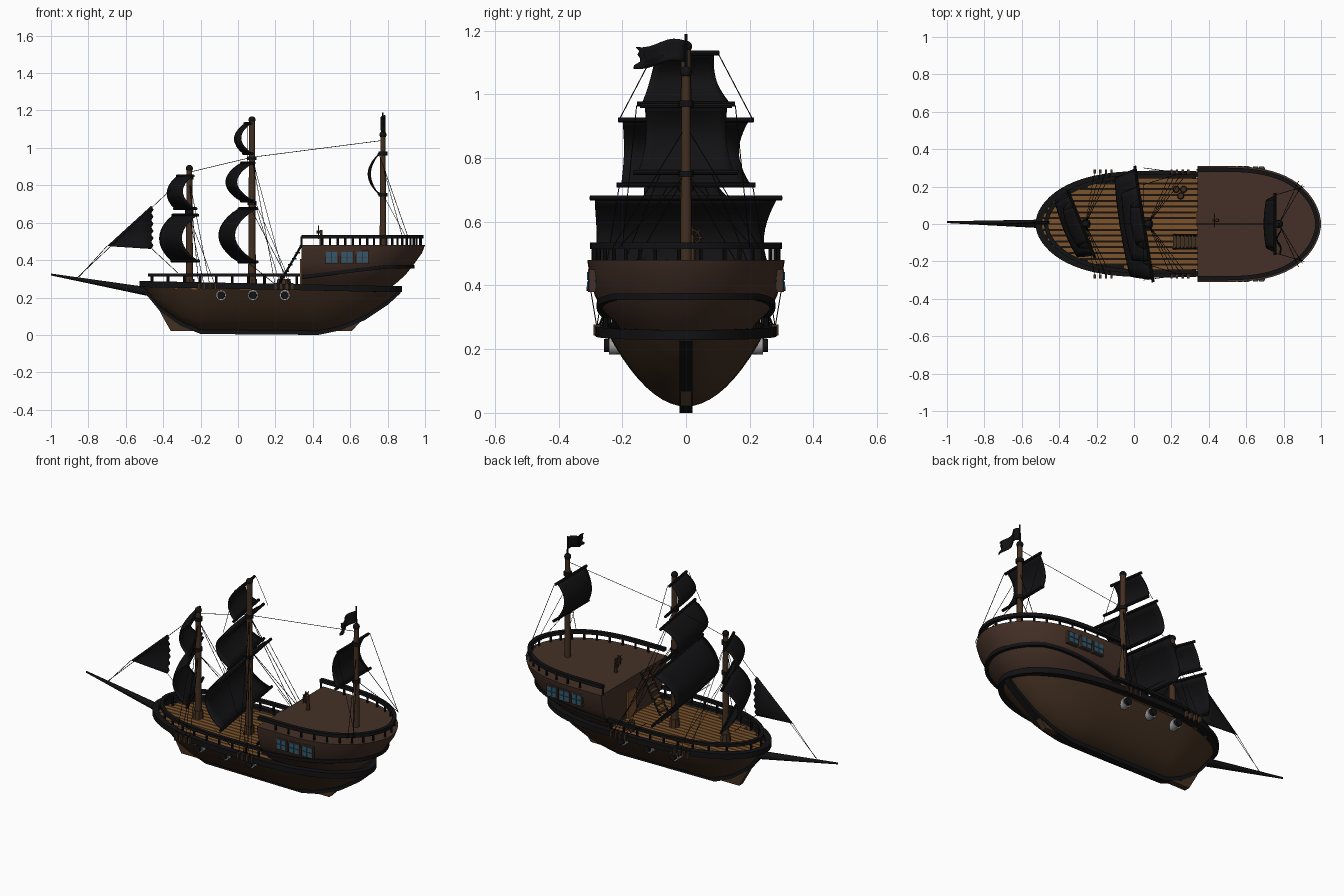
import bpy, bmesh, random
from math import sin, cos, pi, radians
from mathutils import Vector, Matrix

if "Cube" in bpy.data.objects:
    bpy.data.objects.remove(bpy.data.objects["Cube"])

random.seed(3)

def mat(name, c):
    m = bpy.data.materials.new(name)
    m.diffuse_color = (*c, 1)
    m.use_nodes = True
    m.node_tree.nodes["Principled BSDF"].inputs["Base Color"].default_value = m.diffuse_color
    return m

BLACK = mat("black", (0.006, 0.006, 0.007))
HULL = mat("hull_brown", (0.055, 0.029, 0.015))
TOP = mat("upper_brown", (0.058, 0.030, 0.020))
PLANK = mat("plank", (0.20, 0.088, 0.027))
GLASS = mat("glass", (0.03, 0.10, 0.16))
STEEL = mat("steel", (0.35, 0.35, 0.36))

def finish(name, bm, m, solid=0):
    bmesh.ops.remove_doubles(bm, verts=bm.verts, dist=1e-5)
    bmesh.ops.recalc_face_normals(bm, faces=bm.faces)
    me = bpy.data.meshes.new(name)
    bm.to_mesh(me)
    bm.free()
    ob = bpy.data.objects.new(name, me)
    me.materials.append(m)
    bpy.context.collection.objects.link(ob)
    if solid:
        mod = ob.modifiers.new("thickness", 'SOLIDIFY')
        mod.thickness, mod.offset = solid, 0
    return ob

def grid(bm, rows, wrap=False, closed=False):
    vs = [[bm.verts.new(p) for p in r] for r in rows]
    n, k = len(vs), len(vs[0])
    for i in range(n if closed else n - 1):
        for j in range(k if wrap else k - 1):
            a, b = vs[i], vs[(i + 1) % n]
            bm.faces.new((a[j], a[(j + 1) % k], b[(j + 1) % k], b[j]))
    return vs

def band(name, path, wid, hgt, m, closed=False):
    """Rectangular moulding swept along a path, kept upright."""
    bm, rows, n = bmesh.new(), [], len(path)
    for i, p in enumerate(path):
        q = path[(i + 1) % n] if closed or i < n - 1 else p
        o = path[i - 1] if closed or i else p
        t = Vector((q[0] - o[0], q[1] - o[1], 0)).normalized()
        s, p = Vector((-t.y, t.x, 0)) * wid / 2, Vector(p)
        u = Vector((0, 0, hgt / 2))
        rows.append([p + s + u, p + s - u, p - s - u, p - s + u])
    vs = grid(bm, rows, True, closed)
    if not closed:
        bm.faces.new(vs[0])
        bm.faces.new(vs[-1])
    return finish(name, bm, m)

def rods(name, items, m, seg=12):
    """Cylinders or cones from a to b, in one object."""
    bm = bmesh.new()
    for a, b, r1, r2 in items:
        a, b = Vector(a), Vector(b)
        M = Matrix.Translation((a + b) / 2) @ (b - a).to_track_quat('Z', 'Y').to_matrix().to_4x4()
        bmesh.ops.create_cone(bm, cap_ends=True, segments=seg, radius1=r1, radius2=r2,
                              depth=(b - a).length, matrix=M)
    return finish(name, bm, m)

def boxes(name, items, m):
    bm = bmesh.new()
    for c, s in items:
        bmesh.ops.create_cube(bm, size=1, matrix=Matrix.Translation(c) @ Matrix.Diagonal((*s, 1)))
    return finish(name, bm, m)

def lerp(tab, x):
    for (a, b), (c, d) in zip(tab, tab[1:]):
        if x <= c:
            return b + (d - b) * (x - a) / (c - a)
    return tab[-1][1]

def outline(lo, c, hi, W, n=40):
    """Half-width of a boat-shaped plan, from bow to stern."""
    out = []
    for i in range(n + 1):
        u = sin(pi * (i / n - 0.5))
        out.append((c + u * (hi - c if u > 0 else c - lo), W * max(0, 1 - abs(u) ** 2.9) ** 0.55))
    return out

def sheer(x):
    return 0.272 - 0.028 * (x + 0.52) / 1.39

# lower hull
keel = [(-0.52, 0.272), (-0.42, 0.15), (-0.31, 0.07), (-0.2, 0.025), (0.43, 0.02), (0.55, 0.045),
        (0.68, 0.1), (0.8, 0.18), (0.87, 0.244)]
bm = bmesh.new()
grid(bm, [[(x, w * j / 10, lerp(keel, x) + (sheer(x) - lerp(keel, x)) * (j / 10) ** 2)
           for j in range(-10, 11)] for x, w in outline(-0.52, 0.15, 0.87, 0.25)])
finish("hull", bm, HULL)
band("keel_strip", [(x, 0, z - 0.005) for x, z in keel], 0.04, 0.03, BLACK)
bm = bmesh.new()
fin = [(-0.44, 0.17), (-0.41, 0.11), (-0.36, 0.022), (0.61, 0.022), (0.68, 0.1), (0.5, 0.05), (-0.25, 0.06)]
rows = grid(bm, [[(x, y, z) for x, z in fin] for y in (-0.017, 0.017)], True)
for r in rows:
    bm.faces.new(r)
finish("keel_fin", bm, HULL)

def loop(half):
    return [(x, -w) for x, w in half] + [(x, w) for x, w in reversed(half[1:-1])]

band("wale", [(x, y, sheer(x)) for x, y in loop(outline(-0.51, 0.15, 0.86, 0.268))], 0.034, 0.032, BLACK, True)

# main deck and planks
half = outline(-0.5, 0.15, 0.85, 0.25)
bm = bmesh.new()
bm.faces.new([bm.verts.new((x, y, 0.245)) for x, y in loop(half)])
finish("deck_base", bm, BLACK)
planks = []
for i in range(-8, 8):
    y = (i + 0.5) * 0.031
    x0 = next((x for x, w in outline(-0.5, 0.15, 0.85, 0.25, 300) if w > abs(y) + 0.012), None)
    if x0 is not None:
        planks.append((((x0 + 0.36) / 2, y, 0.248), (0.36 - x0, 0.026, 0.012)))
boxes("deck_planks", planks, PLANK)

# main deck railing
half = [p for p in outline(-0.47, 0.15, 0.85, 0.255, 60) if p[0] < 0.35]
band("deck_rail", [(x, w, 0.32) for x, w in reversed(half)] + [(x, -w, 0.32) for x, w in half[1:]], 0.022, 0.018, BLACK)
posts = []
for i in range(10):
    x = -0.46 + 0.086 * i
    w = lerp(half, x)
    posts += [((x, s * w, 0.25), (x, s * w, 0.32), 0.007, 0.007) for s in (-1, 1)]
rods("deck_rail_posts", posts, BLACK, 8)

# stern castle: levels of a rounded plan
Wt = [(0.24, 0.19), (0.28, 0.222), (0.32, 0.262), (0.37, 0.287), (0.44, 0.304), (0.48, 0.31)]
Ht = [(0.24, 0.80), (0.28, 0.85), (0.32, 0.895), (0.37, 0.935), (0.44, 0.985), (0.48, 1.0)]
def castle(z, inset=0, n=20):
    W, hi = lerp(Wt, z) - inset, lerp(Ht, z) - inset
    h = [(0.34, W)] + outline(0, 0.45, hi, W, 2 * n)[n:]
    return [(x, w, z) for x, w in h] + [(x, -w, z) for x, w in reversed(h[:-1])]
bm = bmesh.new()
vs = grid(bm, [castle(z) for z, _ in Wt])
bm.faces.new(vs[-1])
bm.faces.new([r[0] for r in vs] + [r[-1] for r in reversed(vs)])
finish("stern_castle", bm, TOP)
path = []
for i in range(len(castle(0.3))):
    x = castle(0.35)[i][0]
    path.append(castle(0.31 + 0.055 * min(1, (x - 0.34) / 0.45))[i])
band("castle_moulding", path, 0.024, 0.02, BLACK)
rail = [Vector(p) + Vector((0, 0, 0.045)) for p in castle(0.48, 0.02)]
band("castle_rail", rail, 0.022, 0.02, BLACK)
posts, dist = [], 1
for a, b in zip(rail, rail[1:]):
    k = max(1, int((b - a).length / 0.055))
    for j in range(k):
        p = a.lerp(b, j / k)
        dist += (b - a).length / k
        if dist > 0.055:
            posts.append((p - Vector((0, 0, 0.05)), p, 0.006, 0.006))
            dist = 0
rods("castle_rail_posts", posts, BLACK, 8)

# windows, door, steps, barrels
panes, frames = [], []
for s in (-1, 1):
    for x in (0.5, 0.583, 0.665):
        y = s * (lerp(Wt, 0.415) * (1 if x < 0.6 else 0.985))
        frames.append(((x, y, 0.415), (0.072, 0.018, 0.07)))
        panes += [((x + dx, y, 0.415 + dz), (0.027, 0.026, 0.026)) for dx in (-0.016, 0.016) for dz in (-0.015, 0.015)]
boxes("window_frames", frames, TOP)
boxes("window_panes", panes, GLASS)
boxes("castle_door", [((0.338, 0.03, 0.33), (0.012, 0.08, 0.15))], PLANK)
boxes("stair_treads", [((0.22 + 0.02 * i, -0.095, 0.275 + 0.033 * i), (0.024, 0.07, 0.008)) for i in range(7)], HULL)
rods("stair_sides", [((0.21, y, 0.255), (0.34, y, 0.48), 0.006, 0.006) for y in (-0.13, -0.06)], BLACK, 4)
barrels = []
for x, y in ((0.225, 0.185), (0.265, 0.185), (0.25, 0.15)):
    barrels += [((x, y, 0.25), (x, y, 0.275), 0.014, 0.019), ((x, y, 0.275), (x, y, 0.3), 0.019, 0.014)]
rods("barrels", barrels, HULL)

# steering wheel
c = Vector((0.43, 0.02, 0.55))
wheel = [((0.445, 0.02, 0.48), (0.445, 0.02, 0.56), 0.01, 0.008), ((0.42, 0.02, 0.55), (0.45, 0.02, 0.55), 0.008, 0.008)]
for i in range(8):
    d, e = [Vector((0, cos(a), sin(a))) for a in (i * pi / 4, (i + 1) * pi / 4)]
    wheel += [(c, c + d * 0.036, 0.003, 0.003), (c + d * 0.025, c + e * 0.025, 0.004, 0.004)]
rods("steering_wheel", wheel, HULL, 6)

# cannons with steel rims
guns = [(x, s) for x in (-0.09, 0.08, 0.25) for s in (-1, 1)]
rods("cannons", [((x, s * 0.19, 0.212), (x, s * 0.258, 0.212), 0.024, 0.02) for x, s in guns], BLACK, 16)
rods("cannon_rims", [((x, s * 0.2, 0.212), (x, s * 0.242, 0.212), 0.029, 0.028) for x, s in guns], STEEL, 16)

# bowsprit and masts: x, foot, head, radius
rods("bowsprit", [((-0.46, 0, 0.228), (-1, 0.01, 0.323), 0.024, 0.005)], BLACK)
masts = [(-0.26, 0.24, 0.89, 0.02), (0.075, 0.24, 1.15, 0.021), (0.775, 0.47, 1.07, 0.018)]
rods("masts", [((x, 0, a), (x, 0, b), r, r * 0.75) for x, a, b, r in masts], HULL, 16)
rods("mast_feet", [((x, 0, a), (x, 0, a + 0.06), 0.03, 0.026) for x, a, b, r in masts[:2]], HULL, 8)
rods("mast_bands", [((masts[i][0], 0, z - 0.01), (masts[i][0], 0, z + 0.01), 0.023, 0.023)
                    for i, z in ((0, 0.66), (0, 0.84), (1, 0.705), (1, 0.945), (2, 0.75), (2, 0.97))], BLACK, 16)
bm = bmesh.new()
for x, a, b, r in masts:
    bmesh.ops.create_uvsphere(bm, u_segments=16, v_segments=10, radius=0.019, matrix=Matrix.Translation((x, 0, b)))
finish("mast_caps", bm, BLACK)

# square sails: mast x, angle, top z, bottom z, top and bottom half-width, belly
yards = []
def sail(name, mx, ang, z1, z0, w1, w0, belly):
    R, o = Matrix.Rotation(radians(ang), 3, 'Z'), Vector((mx - 0.022, 0, 0))
    bm, rows = bmesh.new(), []
    for i in range(13):
        v = i / 12
        w = (w1 + (w0 - w1) * v) * (1 - 0.1 * sin(pi * v))
        rows.append([o + R @ Vector((-belly * sin(pi * v) ** 0.8 - 0.012 * sin(pi * v) * (1 - (j / 5) ** 2),
                                     w * j / 5, z1 + (z0 - z1) * v)) for j in range(-5, 6)])
    grid(bm, rows)
    finish(name, bm, BLACK, 0.006)
    for z, w in ((z1, w1), (z0, w0)):
        d = R @ Vector((0, w + 0.015, 0))
        p = o + Vector((0, 0, z))
        yards.append((p - d, p + d, 0.008, 0.008))
sail("fore_lower_sail", -0.26, 22, 0.64, 0.395, 0.165, 0.18, 0.085)
sail("fore_upper_sail", -0.26, 22, 0.85, 0.675, 0.10, 0.14, 0.06)
sail("main_lower_sail", 0.075, 9, 0.675, 0.39, 0.29, 0.30, 0.115)
sail("main_middle_sail", 0.075, 9, 0.92, 0.715, 0.20, 0.205, 0.09)
sail("main_top_sail", 0.075, 9, 1.13, 0.97, 0.09, 0.14, 0.055)
sail("mizzen_sail", 0.775, 0, 0.965, 0.755, 0.13, 0.15, 0.045)
rods("yards", yards, BLACK, 8)

# jib with frayed edge, ragged flag on its pole
bm = bmesh.new()
rows = []
for i in range(13):
    t = i / 12
    x = -0.46 + (0.008 if i % 2 else -0.004)
    rows.append([Vector((-0.70, 0, 0.475)).lerp(Vector((x, 0, 0.69 - 0.23 * t)), k / 4)
                 + Vector((0, 0.015 * sin(pi * t) * k / 4, 0)) for k in range(5)])
grid(bm, rows)
finish("jib_sail", bm, BLACK, 0.004)
bm = bmesh.new()
rows = []
for j in range(7):
    end = 0.165 - random.random() * 0.035
    rows.append([(0.775 + 0.012 * sin(9 * k / 8), -end * k / 8,
                  1.168 - 0.068 * j / 6 + 0.008 * sin(6 * k / 8) - 0.018 * (k / 8) ** 2) for k in range(9)])
grid(bm, rows)
finish("flag", bm, BLACK, 0.004)
rods("flag_pole", [((0.775, 0, 1.05), (0.775, 0, 1.19), 0.006, 0.004)], BLACK, 8)

# rigging lines and the blocks they are tied to
lines = [((-0.26, 0, 0.87), (-0.86, 0, 0.305)), ((-0.26, 0, 0.87), (0.075, 0, 0.95)),
         ((0.075, 0, 0.95), (0.775, 0, 1.04)), ((-0.46, 0, 0.46), (-0.32, 0, 0.33)), ((-0.7, 0, 0.475), (-0.85, 0, 0.31))]
blocks = []
for s in (-1, 1):
    for i in range(4):
        for mx, x, zt in ((-0.26, -0.21 + 0.03 * i, 0.83), (0.075, 0.2 + 0.03 * i, 0.95)):
            p = (x, s * 0.28, 0.26)
            lines.append(((mx, 0, zt - 0.2 * (i % 2)), p))
            blocks.append((p, (0.012, 0.022, 0.035)))
    lines += [((0.775, 0, 0.9), (0.88, s * 0.23, 0.52)), ((0.775, 0, 0.75), (0.9, s * 0.21, 0.52)),
              ((0.755, s * 0.155, 0.965), (0.91, s * 0.2, 0.52)), ((0.05, s * 0.1, 1.13), (0.05, s * 0.21, 0.92)),
              ((0.05, s * 0.21, 0.71), (0.28, s * 0.28, 0.27)), ((0.05, s * 0.3, 0.39), (0.2, s * 0.28, 0.27))]
rods("rigging", [(a, b, 0.0016, 0.0016) for a, b in lines], BLACK, 4)
boxes("rigging_blocks", blocks, HULL)

# smooth shading with crisp edges
for ob in bpy.context.scene.objects:
    ob.select_set(True)
    bpy.context.view_layer.objects.active = ob
bpy.ops.object.shade_smooth_by_angle(angle=radians(38))
